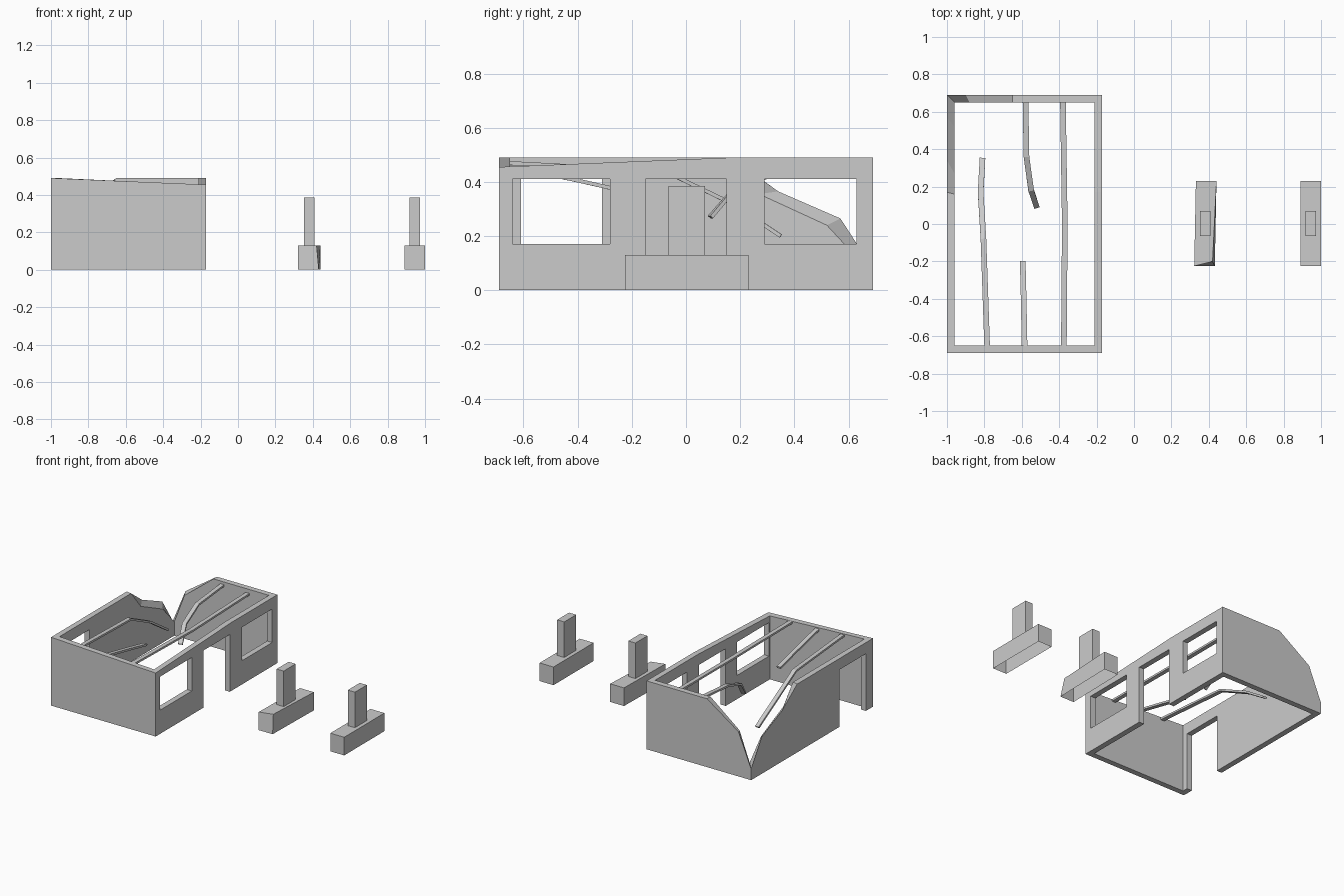
import bpy
import bmesh
from mathutils import Vector

if "Cube" in bpy.data.objects:
    bpy.data.objects.remove(bpy.data.objects["Cube"], do_unlink=True)

GREY = (0.6, 0.6, 0.6, 1.0)
stone = bpy.data.materials.new("stone_grey")
stone.use_nodes = True
stone.diffuse_color = GREY
for node in stone.node_tree.nodes:
    if node.type == 'BSDF_PRINCIPLED':
        node.inputs["Base Color"].default_value = GREY


def finish(name, bm):
    bmesh.ops.recalc_face_normals(bm, faces=bm.faces[:])
    mesh = bpy.data.meshes.new(name)
    bm.to_mesh(mesh)
    bm.free()
    mesh.materials.append(stone)
    obj = bpy.data.objects.new(name, mesh)
    bpy.context.scene.collection.objects.link(obj)
    return obj


def bridge(bm, a, b, closed=True):
    """Quads between two equally long rows of vertices."""
    n = len(a)
    for i in range(n if closed else n - 1):
        j = (i + 1) % n
        bm.faces.new((a[i], a[j], b[j], b[i]))


def box(name, x, y, z, open_bottom=False):
    bm = bmesh.new()
    rings = [[bm.verts.new((px, py, pz)) for px, py in
              ((x[0], y[0]), (x[1], y[0]), (x[1], y[1]), (x[0], y[1]))] for pz in z]
    bridge(bm, *rings)
    bm.faces.new(rings[1])
    if not open_bottom:
        bm.faces.new(rings[0])
    return finish(name, bm)


# House shell: a ring of (outer x, y, z) and (inner x, y, z) wall-top points
L, R, F, B, T, TOP = -1.0, -0.17, -0.69, 0.69, 0.04, 0.49
stations = [
    ((L, F, TOP), (L + T, F + T, TOP)),
    ((R, F, 0.455), (R - T, F + T, 0.455)),
    ((R, 0.17, TOP), (R - T, 0.17, TOP)),
    ((R, B, TOP), (R - T, B - T, TOP)),
    ((-0.65, B, TOP), (-0.65, B - T, TOP)),
    ((-0.9, B, 0.32), (-0.88, B - T, 0.31)),
    ((L, B, 0.08), (L + T, B - T, 0.1)),
    ((L, 0.57, 0.265), (L + T, 0.52, 0.24)),
    ((L, 0.34, 0.365), (L + T, 0.27, 0.355)),
    ((L, 0.17, TOP), (L + T, 0.16, TOP)),
]
bm = bmesh.new()
rows = []
for side in (0, 1):
    rows.append([bm.verts.new(s[side]) for s in stations])
    rows.append([bm.verts.new((s[side][0], s[side][1], 0)) for s in stations])
out_top, out_low, in_top, in_low = rows
bridge(bm, out_top, out_low)
bridge(bm, in_top, in_low)
bridge(bm, out_top, in_top)
bridge(bm, out_low, in_low)
walls = finish("house_walls", bm)

# Door and window openings
openings = [
    ("right_door", R, (-0.15, 0.15), (-0.1, 0.41)),
    ("front_window", R, (-0.64, -0.28), (0.17, 0.41)),
    ("back_window", R, (0.29, 0.63), (0.17, 0.41)),
    ("left_door", L, (-0.61, -0.31), (-0.1, 0.41)),
]
bpy.context.view_layer.objects.active = walls
for name, x, y, z in openings:
    cutter = box(name + "_cutter", (x - 0.1, x + 0.1), y, z)
    cutter.hide_render = True
    mod = walls.modifiers.new(name, 'BOOLEAN')
    mod.operation = 'DIFFERENCE'
    mod.solver = 'EXACT'
    mod.object = cutter
    bpy.ops.object.modifier_apply(modifier=mod.name)
    bpy.data.objects.remove(cutter, do_unlink=True)


# Sagging and broken roof beams, swept as thin flat strips
def beam(name, path, width=0.03, thick=0.014):
    bm = bmesh.new()
    pts = [Vector(p) for p in path]
    rings = []
    for i, p in enumerate(pts):
        d = (pts[min(i + 1, len(pts) - 1)] - pts[max(i - 1, 0)]).normalized()
        side = d.cross(Vector((0, 0, 1))).normalized() * width / 2
        up = side.cross(d).normalized() * thick / 2
        rings.append([bm.verts.new(p + s * side + u * up)
                      for s, u in ((-1, -1), (1, -1), (1, 1), (-1, 1))])
    for a, b in zip(rings, rings[1:]):
        bridge(bm, a, b)
    bm.faces.new(rings[0])
    bm.faces.new(rings[-1])
    return finish(name, bm)


beam("left_beam", [(-0.785, -0.66, 0.47), (-0.805, -0.08, 0.44),
                   (-0.82, 0.17, 0.32), (-0.81, 0.35, 0.2)])
beam("front_stub_beam", [(-0.585, -0.66, 0.46), (-0.59, -0.4, 0.405), (-0.595, -0.2, 0.36)])
beam("back_broken_beam", [(-0.58, 0.66, 0.465), (-0.575, 0.36, 0.44),
                          (-0.55, 0.18, 0.375), (-0.52, 0.09, 0.27)])
beam("right_beam", [(-0.375, -0.66, 0.455), (-0.37, 0, 0.445), (-0.38, 0.66, 0.455)])

# Two pillars on hollow footings
for name, x in (("near", 0.38), ("far", 0.945)):
    footing = box(name + "_footing", (x - 0.055, x + 0.055), (-0.225, 0.23), (0, 0.13), True)
    box(name + "_pillar", (x - 0.028, x + 0.028), (-0.065, 0.07), (0.13, 0.385), True)
    if name == "near":
        # Worn, slightly twisted footing
        for v in footing.data.vertices:
            v.co.x += 0.006 if v.co.y > 0 else -0.003
            if v.co.y < 0 and v.co.x > x and v.co.z > 0.1:
                v.co += Vector((-0.012, 0.025, 0))
